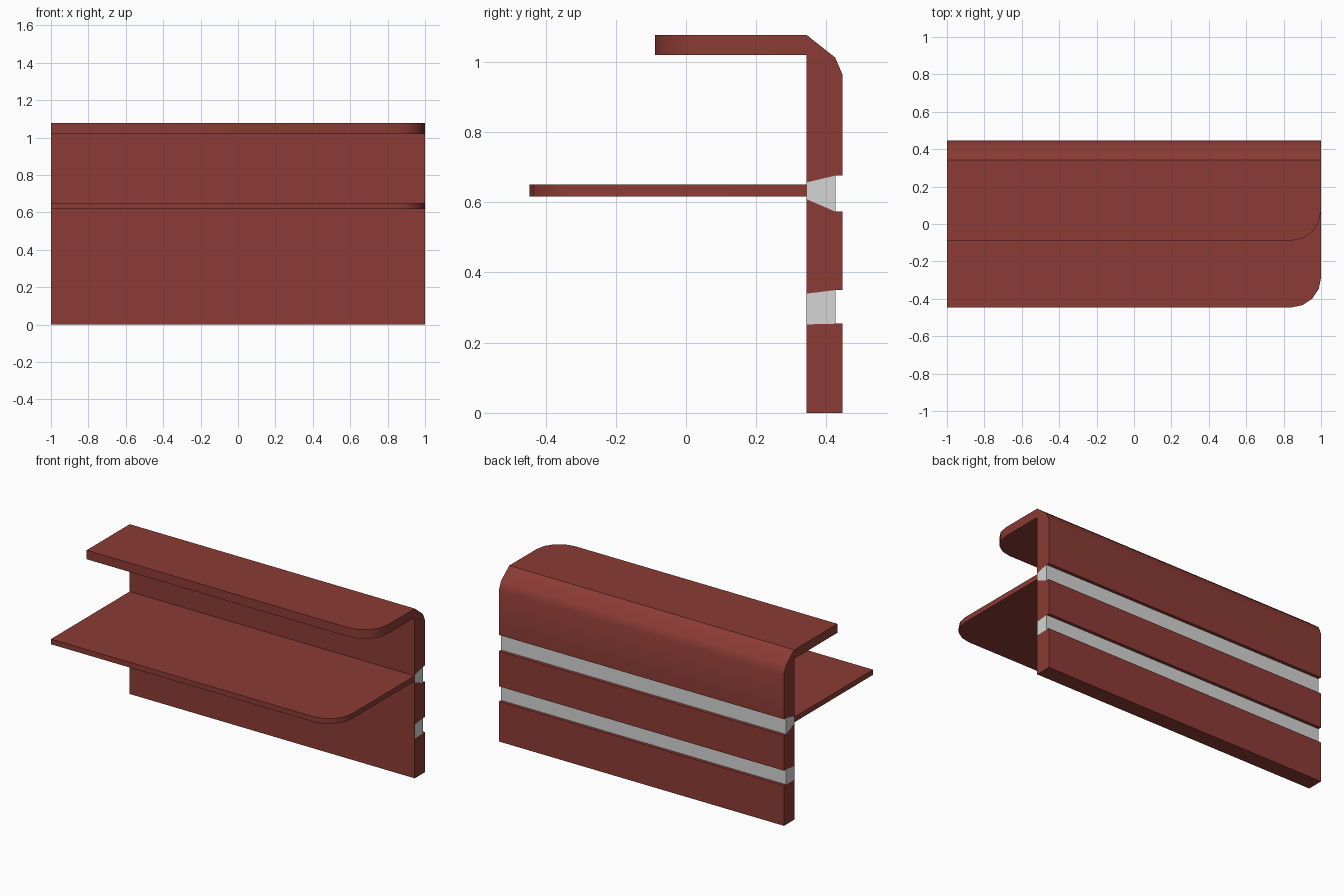
import bpy, bmesh, math
from mathutils import Vector

if "Cube" in bpy.data.objects:
    bpy.data.objects.remove(bpy.data.objects["Cube"])


def material(name, color):
    m = bpy.data.materials.new(name)
    m.diffuse_color = (*color, 1)
    m.use_nodes = True
    m.node_tree.nodes["Principled BSDF"].inputs["Base Color"].default_value = m.diffuse_color
    return m


RED = material("brick red", (0.26, 0.044, 0.035))
GREY = material("light grey", (0.66, 0.66, 0.66))


def prism(name, points, offset, mat):
    """Extrude a closed outline along offset, smooth only on shallow bends."""
    bm = bmesh.new()
    face = bm.faces.new([bm.verts.new(p) for p in points])
    geom = bmesh.ops.extrude_face_region(bm, geom=[face])["geom"]
    bmesh.ops.translate(bm, vec=Vector(offset),
                        verts=[v for v in geom if isinstance(v, bmesh.types.BMVert)])
    bmesh.ops.recalc_face_normals(bm, faces=bm.faces)
    me = bpy.data.meshes.new(name)
    bm.to_mesh(me)
    bm.free()
    me.materials.append(mat)
    me.shade_smooth()
    me.set_sharp_from_angle(angle=math.radians(42))
    ob = bpy.data.objects.new(name, me)
    bpy.context.collection.objects.link(ob)
    return ob


def bar(name, profile, mat):
    """Full-length bar from a y-z cross-section."""
    return prism(name, [(-1, y, z) for y, z in profile], (2, 0, 0), mat)


def shelf(name, front, z0, z1, r=0.16, steps=4):
    """Flat shelf with its front right corner rounded."""
    pts = [(-1, BACK, z0), (-1, front, z0)]
    for i in range(steps + 1):
        a = math.radians(-90 + 90 * i / steps)
        pts.append((1 - r + r * math.cos(a), front + r + r * math.sin(a), z0))
    pts.append((1, BACK, z0))
    return prism(name, pts, (0, 0, z1 - z0), RED)


BACK, REAR, INLAY = 0.343, 0.446, 0.426
SKIN = BACK + 0.002   # thin red front skin ahead of the inlays

# Groove cross-sections: (inner low, inner high, outer low, outer high)
grooves = {"lower_inlay": (0.252, 0.340, 0.254, 0.350),
           "upper_inlay": (0.608, 0.657, 0.573, 0.676)}

# Upright panel with two grooves in its rear and a bevelled top edge
profile = [(BACK, 0), (REAR, 0)]
for a, b, c, d in grooves.values():
    profile += [(REAR, c), (INLAY, c), (SKIN, a), (SKIN, b), (INLAY, d), (REAR, d)]
profile += [(REAR, 0.963), (0.425, 1.012), (BACK, 1.077)]
bar("upright_panel", profile, RED)

# Grey strips set into the grooves
for name, (a, b, c, d) in grooves.items():
    bar(name, [(SKIN, a), (INLAY, c), (INLAY, d), (SKIN, b)], GREY)

# Two shelves projecting forward
shelf("top_shelf", -0.089, 1.02, 1.077)
shelf("middle_shelf", -REAR, 0.617, 0.65)
